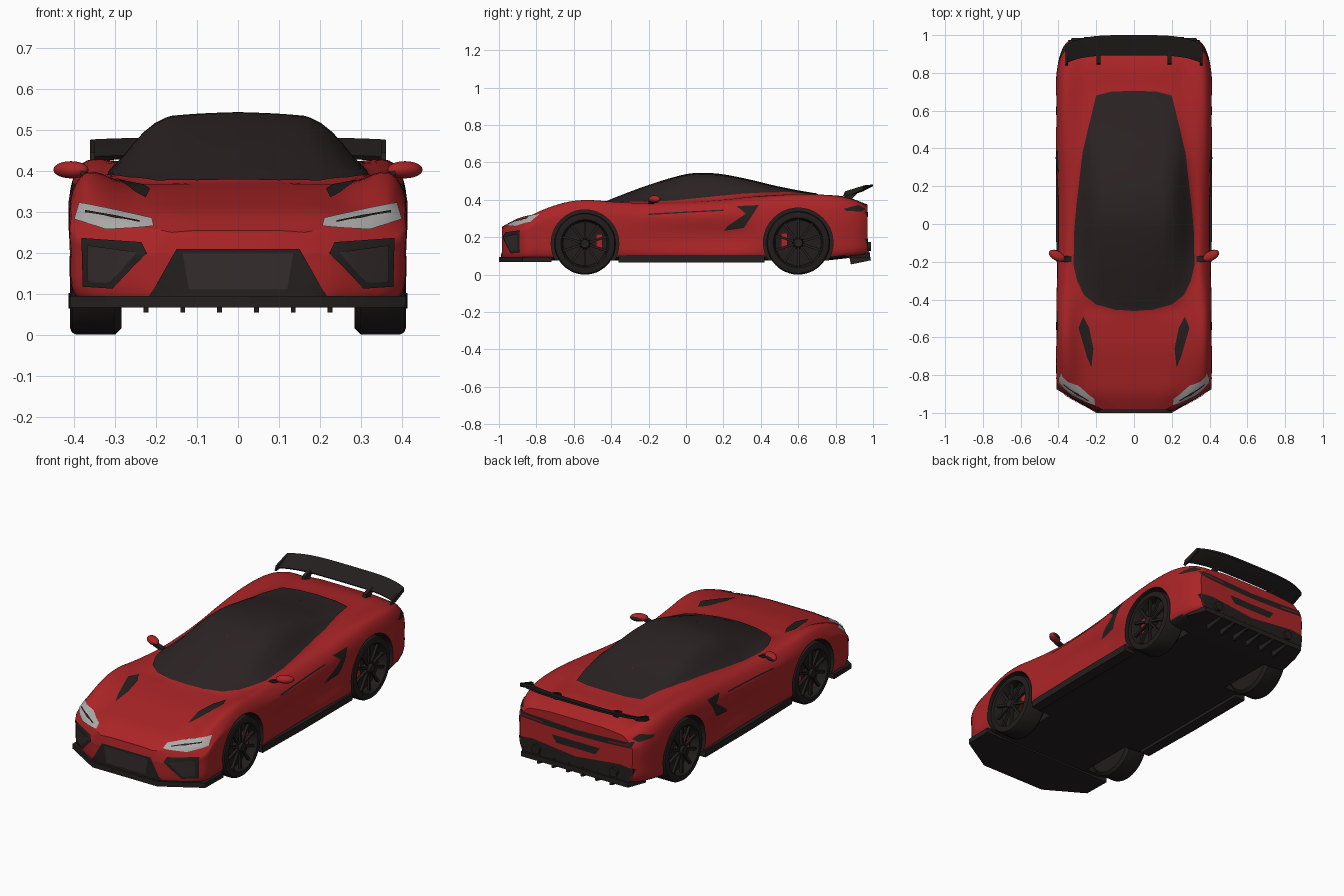
import bpy, bmesh, math
from mathutils import Vector, Matrix
from mathutils.bvhtree import BVHTree

if "Cube" in bpy.data.objects:
    bpy.data.objects.remove(bpy.data.objects["Cube"], do_unlink=True)


def material(name, color):
    mat = bpy.data.materials.new(name)
    mat.use_nodes = True
    mat.diffuse_color = (*color, 1)
    mat.node_tree.nodes["Principled BSDF"].inputs["Base Color"].default_value = (*color, 1)
    return mat


red = material("red paint", (0.41, 0.018, 0.02))
black = material("black trim", (0.018, 0.014, 0.014))
glass = material("dark glass", (0.025, 0.017, 0.017))
rubber = material("tyre rubber", (0.016, 0.012, 0.012))
mesh_grey = material("grille mesh", (0.035, 0.025, 0.025))
lamp = material("headlight grey", (0.42, 0.4, 0.4))
tail_red = material("tail light red", (0.22, 0.008, 0.01))


# ---------- helpers ----------
def finish(name, bm, mats, mirror=False, angle=35):
    """Turn a bmesh into a shaded object, optionally doubled across x."""
    if mirror:
        copy = bmesh.ops.duplicate(bm, geom=bm.verts[:] + bm.edges[:] + bm.faces[:])["geom"]
        for item in copy:
            if isinstance(item, bmesh.types.BMVert):
                item.co.x *= -1
        bmesh.ops.reverse_faces(bm, faces=[f for f in copy if isinstance(f, bmesh.types.BMFace)])
    mesh = bpy.data.meshes.new(name)
    bm.to_mesh(mesh)
    bm.free()
    obj = bpy.data.objects.new(name, mesh)
    bpy.context.collection.objects.link(obj)
    for mat in mats:
        mesh.materials.append(mat)
    shade(obj, angle)
    return obj


def shade(obj, angle=35):
    bpy.ops.object.select_all(action='DESELECT')
    obj.select_set(True)
    bpy.context.view_layer.objects.active = obj
    bpy.ops.object.shade_smooth_by_angle(angle=math.radians(angle))


def place(plane, u, v, depth):
    return Vector({"front": (u, depth, v), "side": (depth, u, v), "top": (u, v, depth)}[plane])


def loft(rings, closed=False):
    """Skin equal-length closed rings; cap the ends unless the loft is closed."""
    bm = bmesh.new()
    loops = [[bm.verts.new(p) for p in ring] for ring in rings]
    pairs = list(zip(loops, loops[1:])) + ([(loops[-1], loops[0])] if closed else [])
    for a, b in pairs:
        for i in range(len(a)):
            bm.faces.new((a[i - 1], a[i], b[i], b[i - 1]))
    if not closed:
        bm.faces.new(loops[0])
        bm.faces.new(loops[-1])
    bmesh.ops.recalc_face_normals(bm, faces=bm.faces)
    return bm


def prism(name, plane, points, low, high, mat, mirror=False):
    bm = loft([[place(plane, u, v, d) for u, v in points] for d in (low, high)])
    return finish(name, bm, [mat], mirror)


def add_box(bm, matrix, size):
    bmesh.ops.create_cube(bm, size=1, matrix=matrix @ Matrix.Diagonal((*size, 1)))


def curve(*keys):
    """Smooth function through (position, value) keys, constant outside them."""
    def slope(i):
        a, b = keys[max(i - 1, 0)], keys[min(i + 1, len(keys) - 1)]
        return (b[1] - a[1]) / (b[0] - a[0])

    def value(y):
        if y <= keys[0][0]:
            return keys[0][1]
        for i in range(len(keys) - 1):
            (a, p), (b, q) = keys[i], keys[i + 1]
            if y <= b:
                t, span = (y - a) / (b - a), b - a
                ease = t * t * (3 - 2 * t)
                bend = t * (1 - t) * span * ((1 - t) * slope(i) - t * slope(i + 1))
                return p + (q - p) * ease + bend
        return keys[-1][1]
    return value


def soften(points):
    """Cut the corners of an open polyline, keeping its ends."""
    out = [points[0]]
    for (a, b), (c, d) in zip(points, points[1:]):
        out += [(.75 * a + .25 * c, .75 * b + .25 * d), (.25 * a + .75 * c, .25 * b + .75 * d)]
    return out + [points[-1]]


# ---------- body shell ----------
width = curve((-.985, .21), (-.94, .3), (-.87, .4), (-.78, .412), (-.5, .415), (-.2, .407), (.1, .407),
              (.4, .415), (.75, .415), (.87, .4), (.94, .375), (.97, .35))
crest = curve((-.985, .25), (-.88, .29), (-.8, .338), (-.7, .38), (-.6, .405), (-.5, .408), (-.4, .397),
              (-.2, .382), (0, .385), (.2, .398), (.4, .42), (.6, .435), (.8, .428), (.92, .395), (.97, .36))
spine = curve((-.985, .255), (-.9, .3), (-.8, .325), (-.65, .355), (-.46, .375), (-.4, .4), (-.2, .475),
              (0, .533), (.1, .54), (.2, .532), (.35, .502), (.5, .466), (.7, .43), (.85, .417), (.97, .375))
valley = curve((-.985, .25), (-.85, .3), (-.65, .355), (-.45, .372), (-.25, .38), (0, .388), (.2, .403),
               (.4, .42), (.7, .415), (.9, .395), (.97, .365))
cabin = curve((-.5, .28), (-.37, .287), (-.25, .325), (0, .315), (.3, .29), (.5, .27))
drop = curve((-.5, 0), (-.4, .02), (0, .014), (.5, .01), (.9, 0))
dent = curve((-.35, .004), (-.1, .02), (.25, .03), (.42, .004))
floor = curve((.75, .075), (.97, .1))


def body_ring(y):
    w, s, d, f = width(y), crest(y), spine(y), floor(y)
    edge = min(.21, .5 * w)
    half = [(0, f), (w - .04, f), (w - .004, f + .03), (w - dent(y), .2), (w, min(.3, s - .06)),
            (w - .012, s - .045), (w - .05, s), (min(cabin(y), .78 * w), valley(y)),
            (edge, d - drop(y)), (edge / 2, d - drop(y) / 4), (0, d)]
    half = soften(soften(half))
    return [Vector((x, y, z)) for x, z in half + [(-x, z) for x, z in half[-2:0:-1]]]


stations = 70
shell = loft([body_ring(-.985 + 1.955 * i / stations) for i in range(stations + 1)])
skin = BVHTree.FromBMesh(shell)
body = finish("body_shell", shell, [red, black])

# wheel arches cut from the shell
wheels = {"front": (-.54, .165), "rear": (.6, .17)}
cutters = []
for y, r in wheels.values():
    for side in (-1, 1):
        bpy.ops.mesh.primitive_cylinder_add(vertices=48, radius=r + .016, depth=.3,
                                            location=(side * .41, y, r), rotation=(0, math.pi / 2, 0))
        cutter = bpy.context.object
        cutter.name, cutter.hide_render = "arch_cutter", True
        cutters.append(cutter)
        cut = body.modifiers.new("arch", 'BOOLEAN')
        cut.operation, cut.solver, cut.object = 'DIFFERENCE', 'EXACT', cutter
body.data = bpy.data.meshes.new_from_object(body.evaluated_get(bpy.context.evaluated_depsgraph_get()))
body.modifiers.clear()
for cutter in cutters:
    bpy.data.objects.remove(cutter, do_unlink=True)
for face in body.data.polygons:
    c, n = face.center, face.normal
    in_arch = any(math.hypot(c.y - y, c.z - r) < r + .02 for y, r in wheels.values())
    lining = in_arch and (abs(n.x) < .3 or abs(c.x) < .27)
    face.material_index = int(lining or (n.z < -.75 and c.z < .13))
shade(body)


# ---------- thin panels laid on the shell ----------
def panel(name, plane, points, mat, depth=2, lift=.004, mirror=True, step=.025):
    bm = bmesh.new()
    bm.faces.new([bm.verts.new((u, v, 0)) for u, v in points])
    bmesh.ops.triangulate(bm, faces=bm.faces[:], ngon_method='EAR_CLIP')
    for axis in (0, 1):
        values = [p[axis] for p in points]
        for k in range(math.ceil(min(values) / step), math.floor(max(values) / step) + 1):
            spot, normal = Vector((0, 0, 0)), Vector((0, 0, 0))
            spot[axis], normal[axis] = k * step + .0003, 1
            bmesh.ops.bisect_plane(bm, geom=bm.verts[:] + bm.edges[:] + bm.faces[:],
                                   plane_co=spot, plane_no=normal, dist=.00005)
    toward = place(plane, 0, 0, -math.copysign(1, depth))
    for v in bm.verts:
        u, w = v.co.x, v.co.y
        hit, normal, *_ = skin.ray_cast(place(plane, u, w, depth), toward)
        if hit is None:
            hit, normal, *_ = skin.find_nearest(place(plane, u, w, depth * .45))
        v.co = hit + normal * lift
    bm.normal_update()
    bmesh.ops.reverse_faces(bm, faces=[f for f in bm.faces if f.normal.dot(toward) > 0])
    return finish(name, bm, [mat], mirror)


# canopy glass, roof and rear window
panel("canopy_glass", "top", [(0, -.46), (.1, -.453), (.2, -.425), (.265, -.375), (.3, -.3), (.318, -.22),
      (.315, -.05), (.302, .1), (.285, .25), (.27, .38), (.245, .3), (.22, .22), (.2, .3), (.2, .68),
      (.12, .7), (0, .705)], glass)
panel("hood_vent", "top", [(.27, -.49), (.295, -.55), (.25, -.7), (.225, -.76), (.215, -.66), (.237, -.55)], black)
# nose openings and lamps
panel("centre_intake", "front", [(0, .095), (.215, .095), (.15, .21), (0, .21)], black, -2)
panel("centre_grille", "front", [(0, .11), (.12, .11), (.135, .2), (0, .2)], mesh_grey, -2, .007)
panel("corner_intake", "front", [(.38, .235), (.377, .118), (.305, .113), (.222, .2), (.235, .225)], black, -2)
panel("corner_grille", "front", [(.365, .218), (.365, .13), (.31, .126), (.245, .2)], mesh_grey, -2, .007)
panel("headlight", "front", [(.205, .262), (.21, .282), (.385, .32), (.397, .28), (.32, .256)], lamp, -2, .005)
panel("headlight_divider", "front", [(.24, .269), (.24, .273), (.37, .299), (.37, .294)], black, -2, .008)
# flank details
panel("side_intake", "side", [(.27, .365), (.39, .37), (.31, .25), (.2, .235), (.225, .262), (.32, .325)], black)
panel("door_crease", "side", [(-.2, .318), (.2, .34), (.2, .346), (-.2, .325)], black, lift=.003)
panel("side_lamp", "side", [(.84, .35), (.92, .37), (.955, .35), (.94, .335), (.86, .34)], black)
# tail
panel("tail_band", "front", [(0, .29), (.2, .295), (.34, .305), (.35, .335), (.2, .325), (0, .32)], black)
panel("tail_light", "front", [(.2, .305), (.33, .315), (.33, .324), (.2, .314)], tail_red, lift=.007)
panel("tail_slot", "front", [(0, .215), (.12, .215), (.15, .255), (0, .255)], black)
panel("rear_bumper_black", "front", [(0, .105), (.33, .115), (.36, .19), (.27, .2), (.2, .17), (0, .17)], black)

# ---------- lower aero parts ----------
nose = [(.2, -1), (.41, -.875), (.413, -.72), (.3, -.72)]
prism("front_splitter", "top", nose + [(-x, y) for x, y in reversed(nose)], .066, .094, black)
prism("side_skirt", "top", [(.35, -.36), (.405, -.36), (.414, 0), (.414, .42), (.35, .42)], .064, .102, black, True)
tail = [(.3, .82), (.37, .88), (.33, .985)]
prism("rear_diffuser", "top", tail + [(-x, y) for x, y in reversed(tail)], .088, .115, black)
fins = bmesh.new()
for i in range(6):
    add_box(fins, Matrix.Translation((-.225 + .09 * i, .93, .09)) @ Matrix.Rotation(.2, 4, 'X'), (.012, .11, .05))
finish("diffuser_fins", fins, [black])
pipes = bmesh.new()
bmesh.ops.create_cone(pipes, cap_ends=True, segments=24, radius1=.025, radius2=.025, depth=.05,
                      matrix=Matrix.Translation((.24, .965, .15)) @ Matrix.Rotation(math.pi / 2, 4, 'X'))
finish("exhaust_pipes", pipes, [black], True)

# ---------- rear wing ----------
rings = []
for i in range(25):
    x = -.36 + .03 * i
    sweep = (abs(x) / .36) ** 4
    lead, trail = .893 - .04 * sweep, 1 - .05 * sweep
    mid = (lead + trail) / 2
    section = [(lead, .44), (mid, .462), (trail, .482), (trail, .472), (mid, .445), (lead + .01, .43)]
    rings.append([Vector((x, y, z - .005 * sweep)) for y, z in section])
finish("wing_blade", loft(rings), [black])
prism("wing_endplate", "side", [(.84, .42), (.85, .445), (.95, .476), (.95, .455), (.88, .425)], .35, .362, black, True)
prism("wing_strut", "side", [(.84, .4), (.88, .4), (.94, .455), (.89, .445), (.85, .43)], .178, .198, black, True)

# ---------- mirrors ----------
shape = bmesh.new()
bmesh.ops.create_uvsphere(shape, u_segments=20, v_segments=12, radius=1, matrix=Matrix.Translation((.408, -.168, .403))
                          @ Matrix.Rotation(.5, 4, 'Z') @ Matrix.Diagonal((.047, .026, .021, 1)))
for face in shape.faces:
    face.material_index = int(face.normal.y > .8)
finish("door_mirrors", shape, [red, black], True)
prism("mirror_arm", "front", [(.33, .37), (.385, .39), (.385, .402), (.33, .385)], -.2, -.17, black, True)

# ---------- wheels ----------
for name, (y, r) in wheels.items():
    profile = [(.285, .06), (.285, r - .015), (.3, r), (.395, r), (.406, r - .006), (.41, r - .016),
               (.41, r - .036), (.4, r - .042), (.362, r - .048), (.358, .02), (.29, .02)]
    turns = [2 * math.pi * i / 48 for i in range(48)]
    tyre = loft([[Vector((x, y + q * math.cos(a), r + q * math.sin(a))) for x, q in profile] for a in turns], True)
    finish(name + "_tyres", tyre, [rubber], True)
    spokes, hub = bmesh.new(), Matrix.Translation((.392, y, r))
    for i in range(10):
        add_box(spokes, hub @ Matrix.Rotation(math.tau * i / 10, 4, 'X') @ Matrix.Translation((0, 0, r * .43)),
                (.014, .013, r * .7))
    bmesh.ops.create_cone(spokes, cap_ends=True, segments=24, radius1=.032, radius2=.022, depth=.04,
                          matrix=hub @ Matrix.Rotation(math.pi / 2, 4, 'Y'))
    finish(name + "_rims", spokes, [black], True)
    caliper = bmesh.new()
    inward = 1 if name == "front" else -1
    add_box(caliper, Matrix.Translation((.367, y + inward * .075, r + .01)), (.022, .035, .085))
    finish(name + "_calipers", caliper, [red], True)
